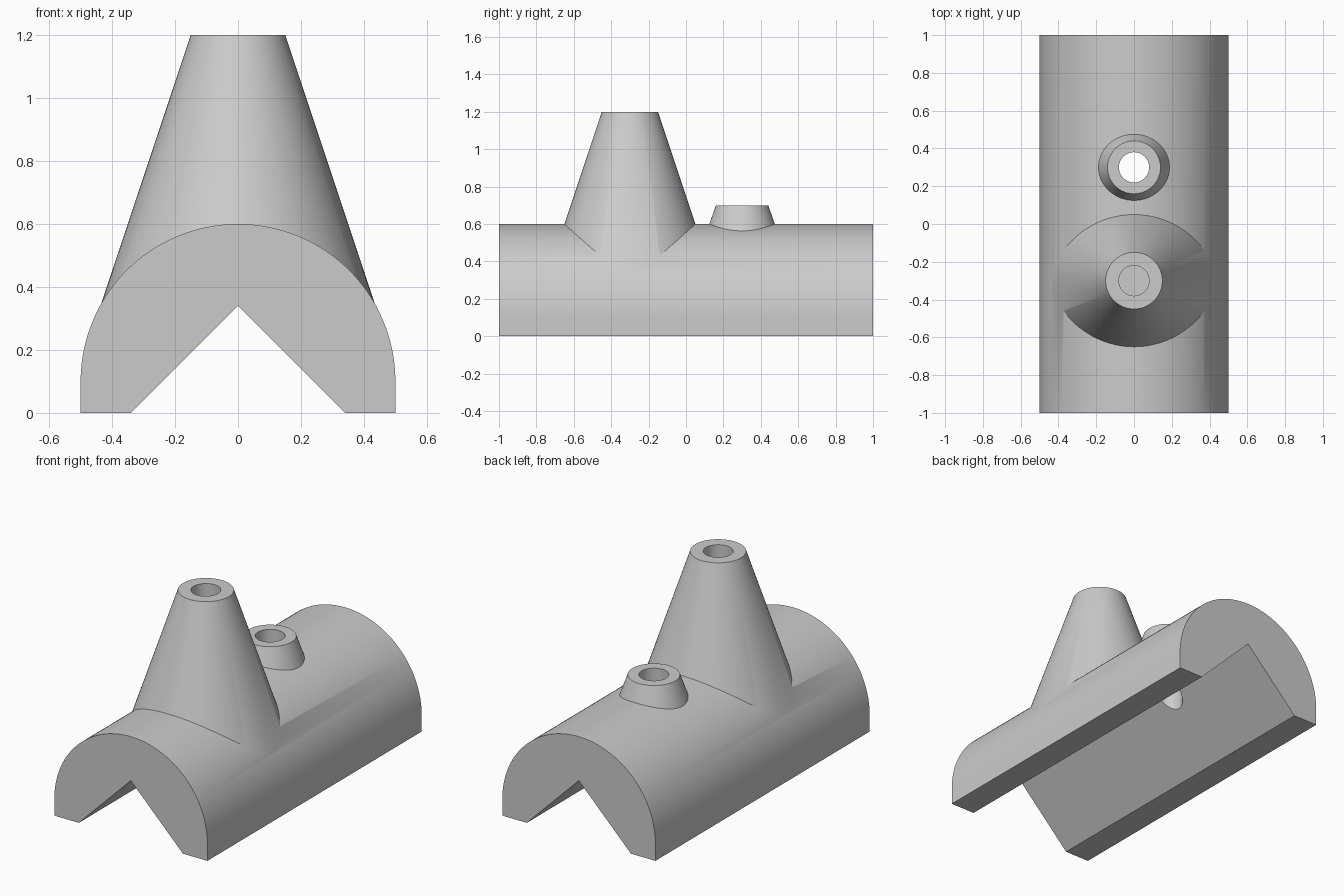
import bpy
import math

cube = bpy.data.objects.get("Cube")
if cube:
    bpy.data.objects.remove(cube, do_unlink=True)

grey = bpy.data.materials.new("plain grey")
grey.use_nodes = True
colour = (0.6, 0.6, 0.6, 1)
grey.diffuse_color = colour
grey.node_tree.nodes["Principled BSDF"].inputs["Base Color"].default_value = colour


def prism(name, profile, half_length):
    """Extrude an x-z outline along y."""
    n = len(profile)
    verts = [(x, y, z) for y in (-half_length, half_length) for x, z in profile]
    faces = [list(range(n)), list(range(2 * n - 1, n - 1, -1))]
    faces += [[(i + 1) % n, i, i + n, (i + 1) % n + n] for i in range(n)]
    mesh = bpy.data.meshes.new(name)
    mesh.from_pydata(verts, [], faces)
    mesh.materials.append(grey)
    obj = bpy.data.objects.new(name, mesh)
    bpy.context.collection.objects.link(obj)
    return obj


def cone(name, y, z0, z1, r0, r1):
    """Upright cone or cylinder between two heights."""
    bpy.ops.mesh.primitive_cone_add(vertices=96, radius1=r0, radius2=r1, depth=z1 - z0,
                                    location=(0, y, (z0 + z1) / 2))
    obj = bpy.context.object
    obj.name = name
    obj.data.materials.append(grey)
    return obj


def combine(target, tool, operation):
    """Apply a boolean and discard the tool."""
    mod = target.modifiers.new(tool.name, "BOOLEAN")
    mod.operation, mod.object, mod.solver = operation, tool, "EXACT"
    bpy.ops.object.select_all(action="DESELECT")
    bpy.context.view_layer.objects.active = target
    target.select_set(True)
    bpy.ops.object.modifier_apply(modifier=mod.name)
    bpy.data.objects.remove(tool, do_unlink=True)


# Round-topped saddle body with short upright sides
steps = 64
arch = [(0.5 * math.cos(math.pi * i / steps), 0.1 + 0.5 * math.sin(math.pi * i / steps))
        for i in range(steps + 1)]
body = prism("saddle_body", [(0.5, 0)] + arch + [(-0.5, 0)], 1)

# Tall spout and small boss
combine(body, cone("tall_spout", -0.3, 0.25, 1.2, 0.4667, 0.15), "UNION")
combine(body, cone("small_boss", 0.3, 0.45, 0.7, 0.2275, 0.14), "UNION")

# V groove along the underside
combine(body, prism("groove", [(-0.44, -0.1), (0.44, -0.1), (0, 0.34)], 1.2), "DIFFERENCE")

# Blind hole in the spout, through hole in the boss
combine(body, cone("spout_hole", -0.3, 0.6, 1.3, 0.08, 0.08), "DIFFERENCE")
combine(body, cone("boss_hole", 0.3, -0.1, 0.8, 0.08, 0.08), "DIFFERENCE")

bpy.ops.object.shade_smooth_by_angle(angle=math.radians(30))
